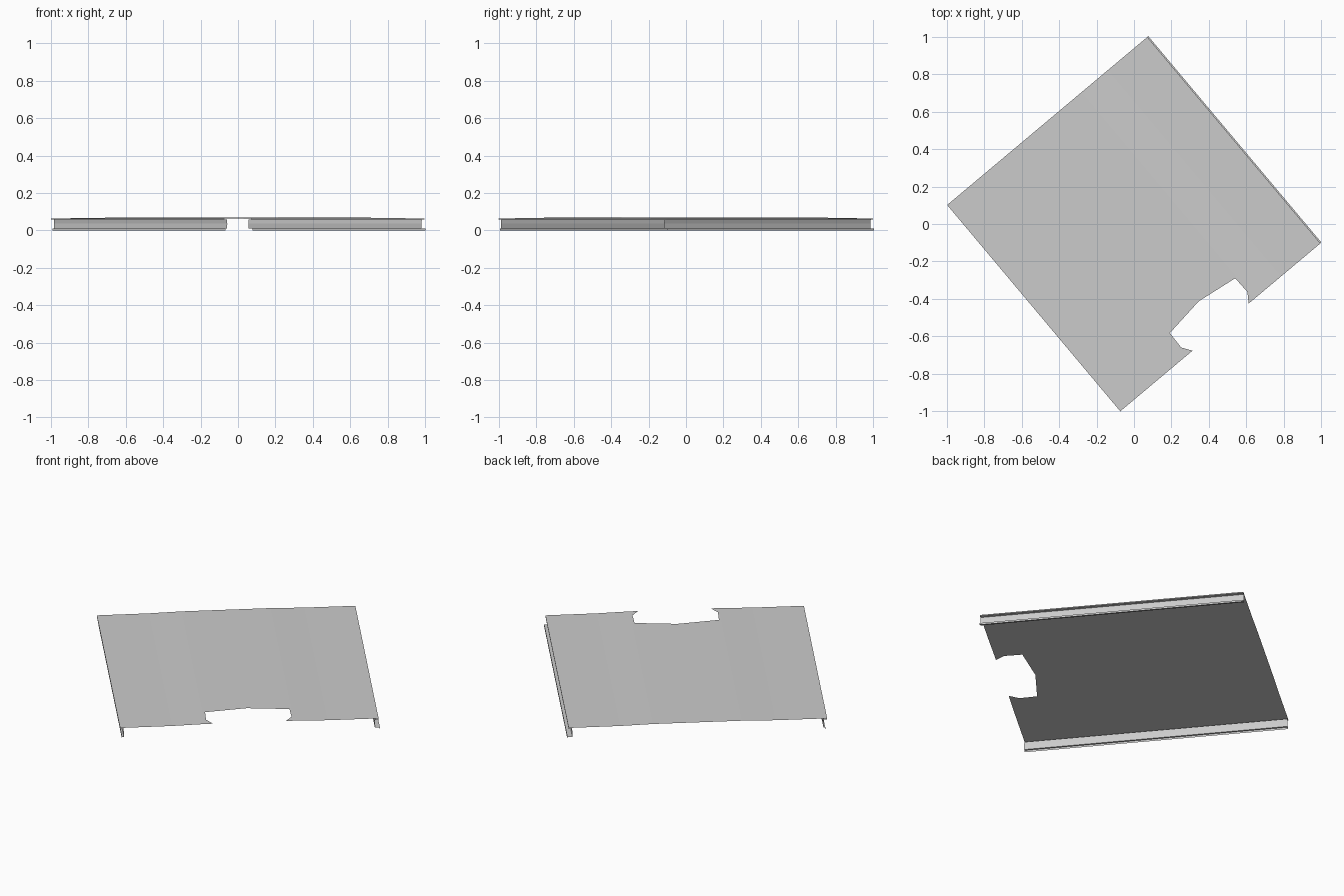
import bpy, bmesh
from math import radians
from mathutils import Matrix

cube = bpy.data.objects.get("Cube")
if cube:
    bpy.data.objects.remove(cube, do_unlink=True)

TURN = Matrix.Rotation(radians(40), 4, 'Z')   # whole panel sits turned on the ground
HALF_LEN = 0.72
EDGE = {1: 0.697, -1: 0.70}                   # panel edge on each side
FOOT = {1: 0.704, -1: 0.69}                   # outer edge of the rail foot

grey = bpy.data.materials.new("sheet_grey")
grey.use_nodes = True
color = (0.6, 0.6, 0.6, 1)
grey.diffuse_color = color
grey.node_tree.nodes["Principled BSDF"].inputs["Base Color"].default_value = color


def finish(bm, name):
    """Turn the part into place and make an object from it."""
    bm.transform(TURN)
    mesh = bpy.data.meshes.new(name)
    bm.to_mesh(mesh)
    bm.free()
    mesh.materials.append(grey)
    obj = bpy.data.objects.new(name, mesh)
    bpy.context.scene.collection.objects.link(obj)


def crown(u):
    """Height of the sheet: flat middle, gentle slopes, flat sides."""
    u = abs(u)
    if u <= 0.24:
        return 0.07
    if u <= 0.42:
        return 0.07 - 0.0045 * (u - 0.24) / 0.18
    return 0.0655 - 0.0005 * (u - 0.42) / 0.28


# Sheet panel with the notch in its front edge
half_notch = [(0.196, -HALF_LEN), (0.231, -0.668), (0.228, -0.57)]
outline = [(-EDGE[-1], -HALF_LEN)]
outline += [(-u, v) for u, v in half_notch] + [(0, -0.539)] + half_notch[::-1]
outline += [(EDGE[1], -HALF_LEN), (EDGE[1], HALF_LEN), (-EDGE[-1], HALF_LEN)]
bm = bmesh.new()
bm.faces.new([bm.verts.new((u, v, 0)) for u, v in outline])
for crease in (-0.42, -0.24, 0, 0.24, 0.42):
    bmesh.ops.bisect_plane(bm, geom=bm.verts[:] + bm.edges[:] + bm.faces[:],
                           plane_co=(crease, 0, 0), plane_no=(1, 0, 0))
for vert in bm.verts:
    vert.co.z = crown(vert.co.x)
finish(bm, "sheet_panel")

# Folded rails: hem, web, foot and lip swept along each side
for side, name in ((1, "left_rail"), (-1, "right_rail")):
    edge, foot = EDGE[side], FOOT[side]
    web = edge - 0.018
    profile = [(edge, crown(edge)), (edge, 0.059), (web, 0.059),
               (web - 0.003, 0.036), (web - 0.002, 0.011), (foot, 0.011), (foot, 0)]
    bm = bmesh.new()
    rows = [[bm.verts.new((side * u, v, z)) for u, z in profile]
            for v in (-HALF_LEN, HALF_LEN)]
    for i in range(len(profile) - 1):
        quad = [rows[0][i], rows[0][i + 1], rows[1][i + 1], rows[1][i]]
        bm.faces.new(quad if side > 0 else quad[::-1])
    finish(bm, name)
